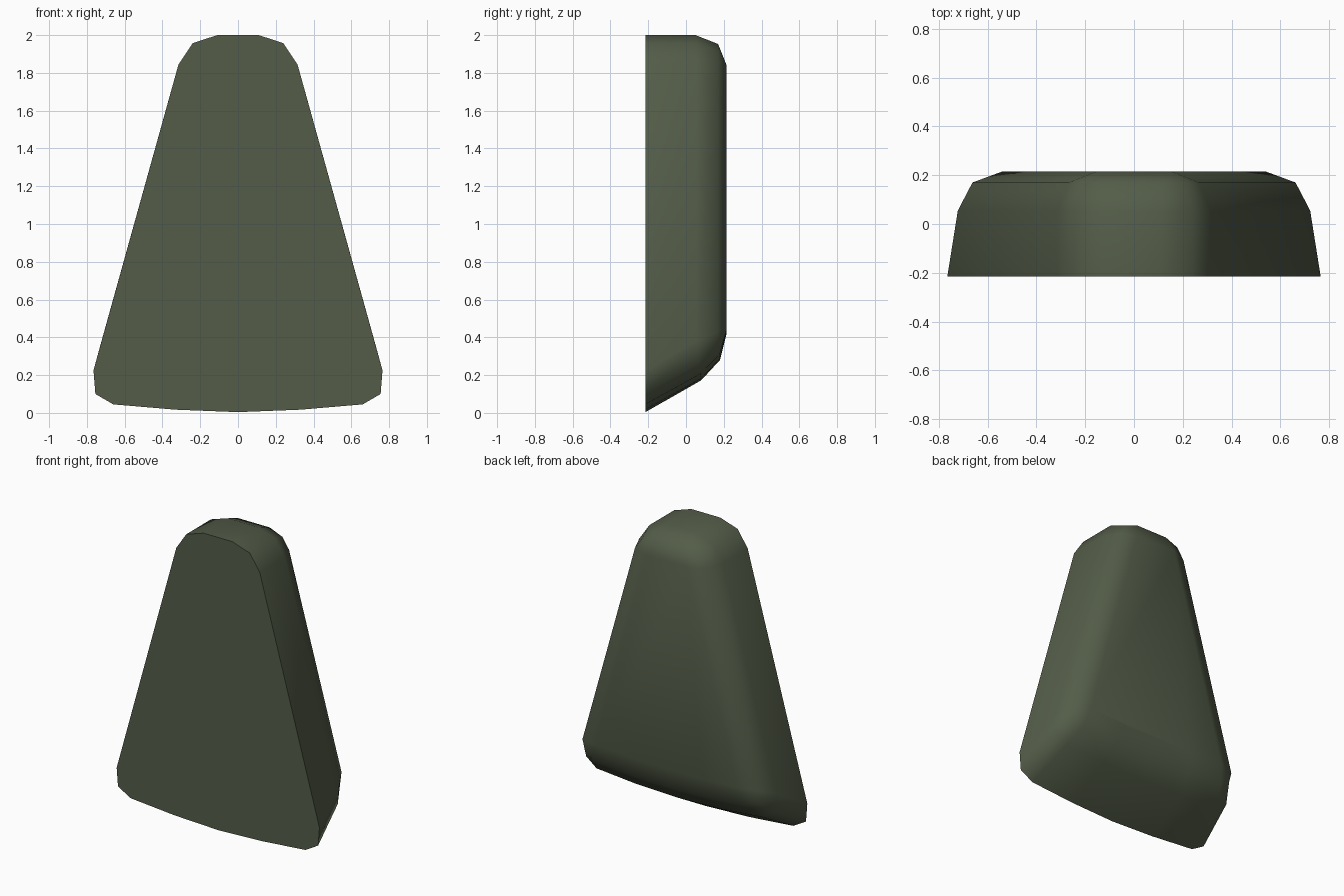
import bpy, bmesh

if "Cube" in bpy.data.objects:
    bpy.data.objects.remove(bpy.data.objects["Cube"])

# Right half of each outline ring (x, y, z), from bottom centre up to the top edge
front = [(0, -.215, .004), (.33, -.215, .017), (.66, -.215, .045), (.755, -.215, .10),
         (.765, -.215, .225), (.315, -.215, 1.845), (.24, -.215, 1.957), (.11, -.215, 2)]
shoulder = [(0, .08, .172), (.32, .08, .182), (.62, .078, .207), (.705, .068, .262),
            (.722, .055, .382), (.315, .055, 1.845), (.24, .053, 1.957), (.11, .05, 2)]
bevel = [(0, .18, .28), (.30, .18, .288), (.57, .178, .31), (.64, .174, .355),
         (.662, .17, .43), (.266, .17, 1.84), (.215, .17, 1.915), (.12, .17, 1.953)]
back = [(0, .215, .42), (.28, .215, .425), (.54, .215, .44), (.54, .215, .44),
        (.54, .215, .44), (.155, .215, 1.84), (.155, .215, 1.84), (.155, .215, 1.84)]

# Loft the mirrored rings from front to back
bm = bmesh.new()
rings = []
for half in (front, shoulder, bevel, back):
    full = half + [(-x, y, z) for x, y, z in reversed(half[1:])]
    rings.append([bm.verts.new(p) for p in full])
n = len(rings[0])
for a, b in zip(rings, rings[1:]):
    for i in range(n):
        j = (i + 1) % n
        bm.faces.new((a[i], a[j], b[j], b[i]))

# Flat front and back caps
cap = bm.faces.new(rings[0][::-1])
bm.faces.new(rings[-1])
bmesh.ops.remove_doubles(bm, verts=bm.verts, dist=.0005)
bmesh.ops.recalc_face_normals(bm, faces=bm.faces)

# Smooth everywhere except the crisp front rim
for f in bm.faces:
    f.smooth = True
for e in bm.edges:
    if all(v.co.y < -.21 for v in e.verts):
        e.smooth = False

mesh = bpy.data.meshes.new("tapered_pad")
bm.to_mesh(mesh)
bm.free()
pad = bpy.data.objects.new("tapered_pad", mesh)
bpy.context.collection.objects.link(pad)

# Olive green
mat = bpy.data.materials.new("olive_green")
mat.diffuse_color = (.087, .107, .065, 1)
mat.use_nodes = True
mat.node_tree.nodes["Principled BSDF"].inputs["Base Color"].default_value = mat.diffuse_color
mesh.materials.append(mat)
